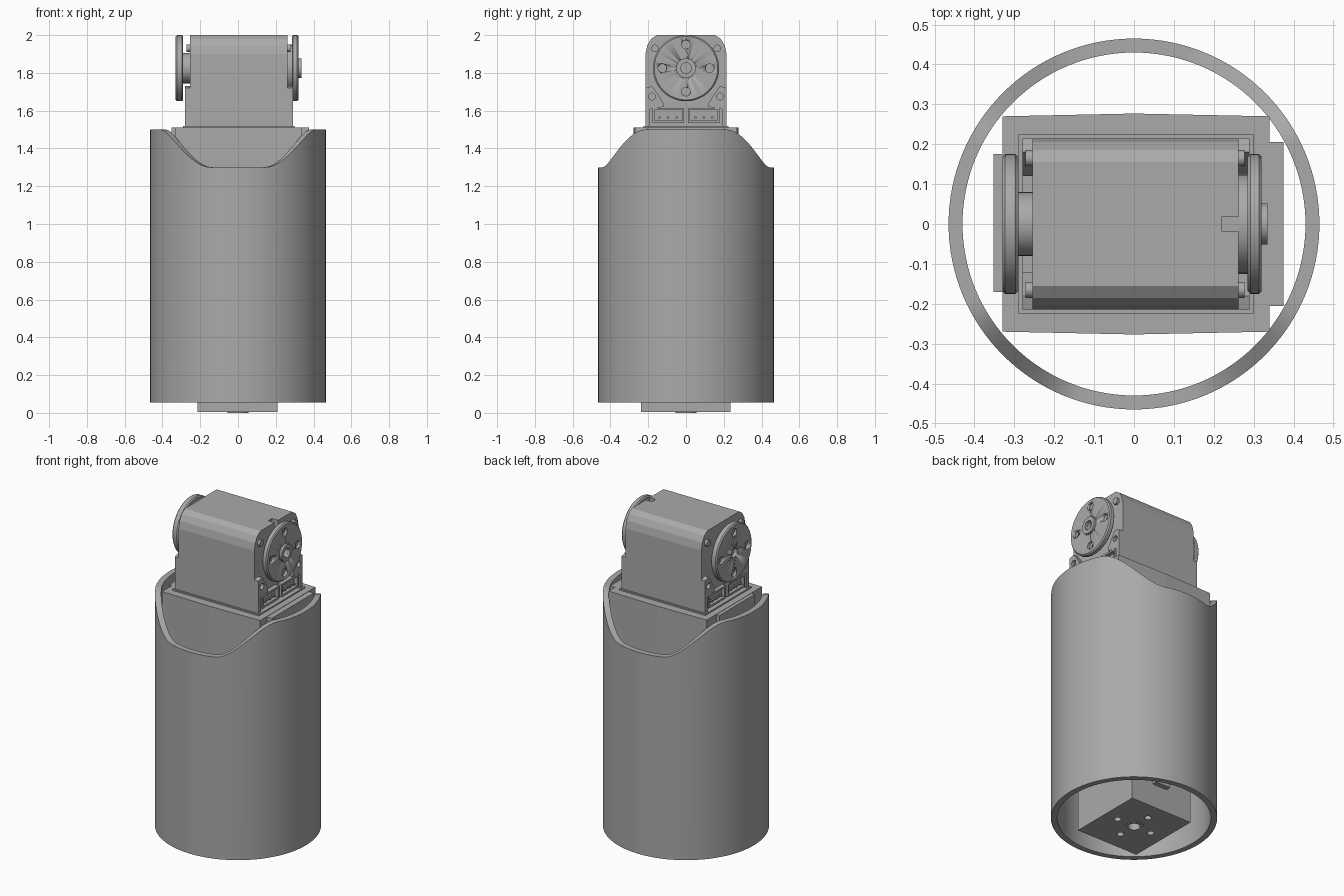
import bpy, bmesh, math
from mathutils import Matrix, Vector

if "Cube" in bpy.data.objects:
    bpy.data.objects.remove(bpy.data.objects["Cube"])

grey = bpy.data.materials.new("mid_grey")
grey.use_nodes = True
GREY = (0.4, 0.4, 0.4, 1)
grey.diffuse_color = GREY
grey.node_tree.nodes["Principled BSDF"].inputs["Base Color"].default_value = GREY


def finish(name, bm, smooth=False):
    bmesh.ops.recalc_face_normals(bm, faces=bm.faces)
    me = bpy.data.meshes.new(name)
    bm.to_mesh(me)
    bm.free()
    me.materials.append(grey)
    ob = bpy.data.objects.new(name, me)
    bpy.context.collection.objects.link(ob)
    if smooth:
        bpy.ops.object.select_all(action='DESELECT')
        ob.select_set(True)
        bpy.context.view_layer.objects.active = ob
        bpy.ops.object.shade_smooth_by_angle(angle=math.radians(30))
    return ob


def box(name, x, y, z):
    bm = bmesh.new()
    bmesh.ops.create_cube(bm, size=1)
    for v in bm.verts:
        v.co = Vector([(r[0] + r[1]) / 2 + c * (r[1] - r[0]) for r, c in zip((x, y, z), v.co)])
    return finish(name, bm)


def prism(name, pts, a, b, axis):
    """Extrude a 2D outline from a to b along x (outline y,z) or z (outline x,y)."""
    bm = bmesh.new()
    put = (lambda p, t: (t, *p)) if axis == 'x' else (lambda p, t: (*p, t))
    lo, hi = [[bm.verts.new(put(p, t)) for p in pts] for t in (a, b)]
    bm.faces.new(lo)
    bm.faces.new(hi)
    for i in range(len(pts)):
        j = (i + 1) % len(pts)
        bm.faces.new((lo[i], lo[j], hi[j], hi[i]))
    return finish(name, bm)


def lathe(name, profile, centre, axis, n=48):
    """Spin (radius, offset) points around the x or z axis through centre."""
    bm = bmesh.new()
    vs = [bm.verts.new((r, 0, t)) for r, t in profile]
    es = [bm.edges.new(e) for e in zip(vs, vs[1:])]
    bmesh.ops.spin(bm, geom=vs + es, axis=(0, 0, 1), cent=(0, 0, 0), angle=math.tau, steps=n)
    bmesh.ops.remove_doubles(bm, verts=bm.verts, dist=1e-5)
    if axis == 'x':
        bm.transform(Matrix.Rotation(math.pi / 2, 4, 'Y'))
    bm.transform(Matrix.Translation(centre))
    return finish(name, bm, True)


def rod(name, r, a, b, centre, axis, n=24):
    return lathe(name, [(0, a), (r, a), (r, b), (0, b)], centre, axis, n)


def cut(ob, cutters):
    """Subtract the cutters, bake the result and discard them."""
    for c in cutters:
        m = ob.modifiers.new("cut", 'BOOLEAN')
        m.operation, m.object, m.solver = 'DIFFERENCE', c, 'EXACT'
    me = bpy.data.meshes.new_from_object(ob.evaluated_get(bpy.context.evaluated_depsgraph_get()))
    ob.modifiers.clear()
    ob.data = me
    for c in cutters:
        bpy.data.objects.remove(c)


# Outer tube with a smoothly dipping rim at front and back
def rim_height(a):
    t = (math.degrees(math.asin(min(1, abs(math.sin(a))))) - 27) / 45
    t = max(0, min(1, t))
    return 1.5 - 0.2 * t * t * (3 - 2 * t)


bm = bmesh.new()
N = 128
rings = []
for i in range(N):
    a = math.tau * i / N
    c, s, h = math.cos(a), math.sin(a), rim_height(a)
    rings.append([bm.verts.new((r * c, r * s, z))
                  for r, z in ((0.465, 0.055), (0.465, h), (0.43, h), (0.43, 0.055))])
for i in range(N):
    p, q = rings[i], rings[(i + 1) % N]
    for k in range(4):
        m = (k + 1) % 4
        bm.faces.new((p[k], q[k], q[m], p[m]))
finish("outer_tube", bm, True)

# Lower motor: block with screw holes and a bearing ring underneath
lower = box("lower_motor", (-0.215, 0.21), (-0.237, 0.235), (0.004, 0.6))
holes = [rod("hole", 0.02, -0.05, 0.05, (0.12 * x, 0.12 * y, 0), 'z')
         for x, y in ((1, 0), (-1, 0), (0, 1), (0, -1))]
cut(lower, holes + [rod("bore", 0.055, -0.05, 0.04, (0, 0, 0), 'z', 32)])
lathe("lower_bearing_ring", [(0.035, 0.045), (0.035, 0), (0.055, 0), (0.055, 0.045)], (0, 0, 0), 'z', 32)
box("lower_connector", (-0.04, 0.06), (0.23, 0.265), (0.15, 0.2))

# Holder that centres the upper motor inside the tube
outline = [(-0.33, -0.27), (0, -0.277), (0.34, -0.27), (0.34, 0.27), (0, 0.277), (-0.33, 0.27)]
prism("holder", outline, 0.6, 1.512, 'z')
box("holder_left_flange", (0.33, 0.375), (-0.205, 0.205), (0.6, 1.51))
box("holder_right_flange", (-0.352, -0.32), (-0.17, 0.175), (0.6, 1.51))
lip = box("holder_lip", (-0.29, 0.3), (-0.225, 0.225), (1.5, 1.52))

# Upper motor body with rounded top edges
half = [(0.215, 1.5), (0.215, 1.9), (0.205, 1.945), (0.185, 1.98), (0.155, 2.0)]
profile = half + [(-y, z) for y, z in reversed(half)]
body = prism("upper_motor", profile, -0.255, 0.262, 'x')
cut(body, [box("slot", (0.22, 0.3), (-0.018, 0.018), (1.95, 2.1))])

HUB_Z = 1.825
for side, x0, x1 in (("left", 0.255, 0.29), ("right", -0.25, -0.28)):
    span = sorted((x0, x1))
    d = 1 if x1 > 0 else -1
    # Screw lugs at the lower corners
    for s in (-1, 1):
        pts = [(0.215, 1.5), (0.215, 1.72), (0.18, 1.73), (0.15, 1.69), (0.12, 1.64),
               (0.12, 1.62), (0.19, 1.61), (0.19, 1.5)]
        lug = prism(f"{side}_lug_{'back' if s > 0 else 'front'}", [(s * y, z) for y, z in pts], *span, 'x')
        cut(lug, [rod("hole", 0.018, -0.02, 0.02, (x1, s * 0.18, 1.675), 'x')])
        # Cable socket with its row of pins
        ys = sorted((s * 0.01, s * 0.178))
        sock = box(f"{side}_socket_{'back' if s > 0 else 'front'}", span, ys, (1.535, 1.615))
        cut(sock, [box("recess", (x1 - 0.022, x1 + 0.022), (ys[0] + 0.012, ys[1] - 0.012), (1.547, 1.603))])
        for k in range(3):
            rod(f"{side}_pin", 0.007, -0.012, 0.012, (x1 - d * 0.014, s * (0.05 + 0.045 * k), 1.565), 'x', 8)
    # Upper corner fillers carrying the small case screws
    for s in (-1, 1):
        rod(f"{side}_case_screw", 0.02, -0.012, 0.012, (x0 + d * 0.01, s * 0.165, 1.93), 'x', 16)

# Output discs: hub, bevelled wheel, four dimples and a centre bore
specs = (("left", 1, 0.26, 0.285, 0.32, 0.125, 0.335), ("right", -1, 0.25, 0.29, 0.33, 0.08, 0.33))
for side, d, xa, xb, xc, neck, boss in specs:
    rod(f"{side}_hub", neck, *sorted((d * xa, d * (xb + 0.005))), (0, 0, HUB_Z), 'x', 32)
    b = 0.007
    prof = [(0, xb), (0.168, xb), (0.175, xb + b), (0.175, xc - b), (0.168, xc), (0, xc)]
    wheel = lathe(f"{side}_disc", [(r, d * t) for r, t in prof], (0, 0, HUB_Z), 'x', 64)
    cutters = [rod("dimple", 0.023, -0.015, 0.015,
                   (d * xc, 0.125 * math.cos(a), HUB_Z + 0.125 * math.sin(a)), 'x')
               for a in (0, math.pi / 2, math.pi, 3 * math.pi / 2)]
    cutters.append(rod("bore", 0.028, -0.02, 0.02, (d * xc, 0, HUB_Z), 'x'))
    cut(wheel, cutters)
    if boss > xc:
        lathe(f"{side}_boss", [(0.028, d * (xc - 0.01)), (0.028, d * boss), (0.052, d * boss),
                               (0.052, d * (xc - 0.01))], (0, 0, HUB_Z), 'x', 32)
